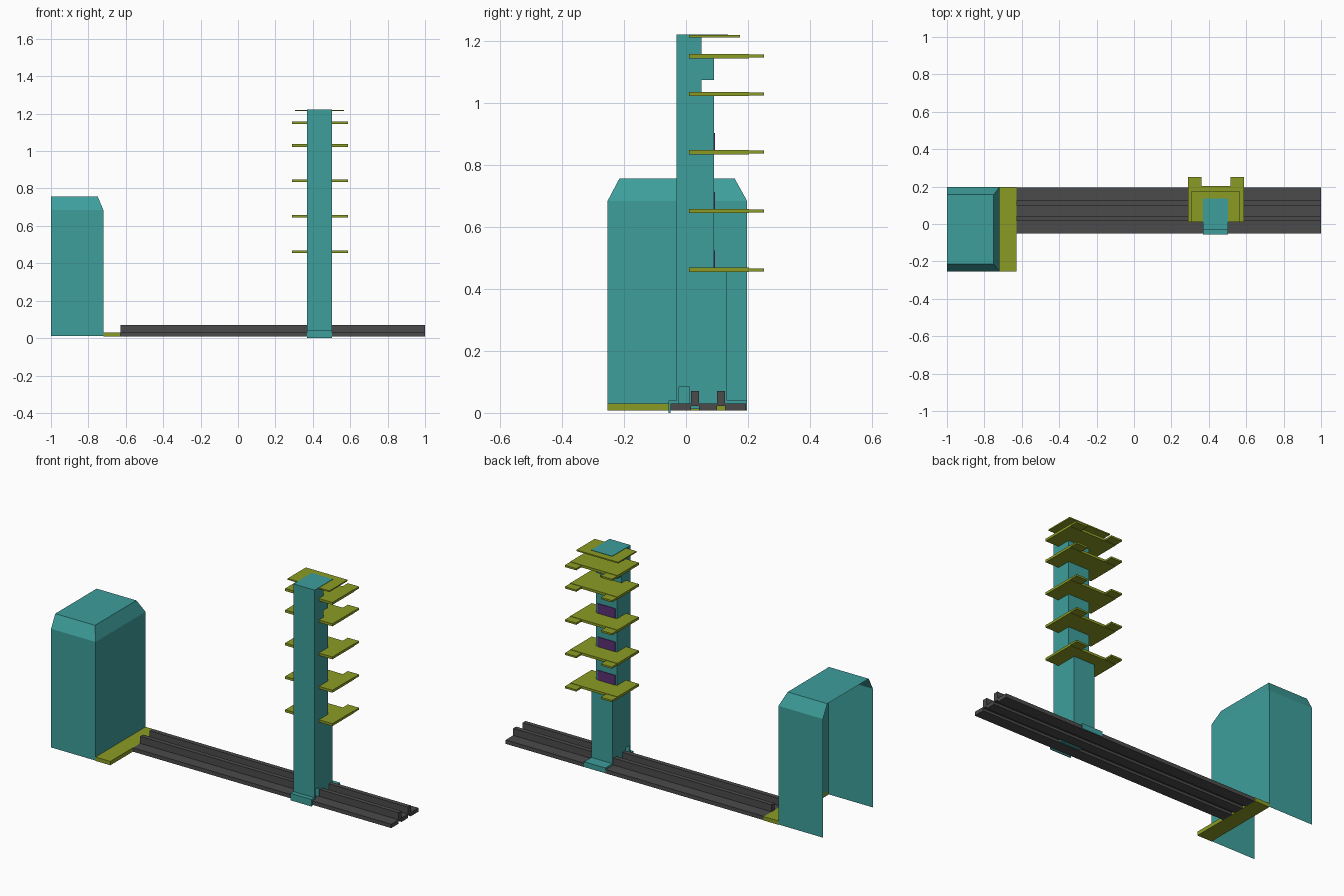
import bpy
import bmesh

default = bpy.data.objects.get("Cube")
if default:
    bpy.data.objects.remove(default, do_unlink=True)


def material(name, rgb):
    m = bpy.data.materials.new(name)
    m.use_nodes = True
    colour = (*rgb, 1)
    m.diffuse_color = colour
    m.node_tree.nodes["Principled BSDF"].inputs["Base Color"].default_value = colour
    return m


TEAL = material("teal", (0.048, 0.345, 0.33))
OLIVE = material("olive", (0.26, 0.33, 0.017))
GREY = material("dark grey", (0.07, 0.07, 0.07))
PURPLE = material("purple", (0.11, 0.03, 0.18))


def finish(name, bm, mat):
    bmesh.ops.recalc_face_normals(bm, faces=bm.faces)
    mesh = bpy.data.meshes.new(name)
    bm.to_mesh(mesh)
    bm.free()
    mesh.materials.append(mat)
    obj = bpy.data.objects.new(name, mesh)
    bpy.context.scene.collection.objects.link(obj)
    return obj


def box(name, x, y, z, mat):
    bm = bmesh.new()
    bmesh.ops.create_cube(bm, size=1)
    for v in bm.verts:
        v.co = [sum(r) / 2 + c * (r[1] - r[0]) for c, r in zip(v.co, (x, y, z))]
    return finish(name, bm, mat)


def extrude_x(name, profile, x0, x1, mat):
    """Sweep a (y, z) outline along x."""
    bm = bmesh.new()
    face = bm.faces.new([bm.verts.new((x0, y, z)) for y, z in profile])
    moved = bmesh.ops.extrude_face_region(bm, geom=[face])["geom"]
    verts = [g for g in moved if isinstance(g, bmesh.types.BMVert)]
    bmesh.ops.translate(bm, verts=verts, vec=(x1 - x0, 0, 0))
    return finish(name, bm, mat)


# Booth: thin shell, open at the bottom and on its outer end
bm = bmesh.new()
rings = []
for x, front, back, z in ((-0.72, -0.253, 0.197, 0.01),
                          (-0.72, -0.253, 0.197, 0.685),
                          (-0.75, -0.215, 0.157, 0.757)):
    rings.append([bm.verts.new((px, py, z)) for px, py in
                  ((-1, front), (x, front), (x, back), (-1, back))])
for low, high in zip(rings, rings[1:]):
    for i in range(3):
        bm.faces.new((low[i], low[i + 1], high[i + 1], high[i]))
bm.faces.new(rings[-1])
finish("booth_shell", bm, TEAL)

# Threshold between booth and track
box("threshold", (-0.72, -0.627), (-0.253, 0.197), (0.008, 0.03), OLIVE)

# Track with two raised rails and a shallow groove under each
rails = ((0.016, 0.042), (0.1, 0.126))
top = [(-0.05, 0.03)]
under = [(-0.05, 0.008)]
for a, b in rails:
    top += [(a, 0.03), (a, 0.07), (b, 0.07), (b, 0.03)]
    under += [(a, 0.008), (a, 0.022), (b, 0.022), (b, 0.008)]
top.append((0.194, 0.03))
under.append((0.194, 0.008))
extrude_x("track", top + under[::-1], -0.627, 1, GREY)

# Tower: stepped at the back, with clamping feet around the track
X0, X1 = 0.37, 0.503
tower = [(-0.056, 0), (-0.056, 0.04), (-0.03, 0.04), (-0.03, 1.22), (0.05, 1.22),
         (0.05, 1.15), (0.09, 1.15), (0.09, 1.075), (0.05, 1.075), (0.05, 1.03),
         (0.09, 1.03), (0.09, 0.46), (0.133, 0.46), (0.133, 0.04), (0.197, 0.04),
         (0.197, 0.01), (0.194, 0.01), (0.194, 0.029), (0.012, 0.029),
         (0.012, 0.085), (-0.022, 0.085), (-0.022, 0.029), (-0.05, 0.029), (-0.05, 0)]
extrude_x("tower", tower, X0, X1, TEAL)
box("tower_cap", (X0, X1), (-0.03, 0.135), (1.216, 1.222), TEAL)
box("tower_guide", (X0, X1), rails[0], (0.012, 0.024), TEAL)

# Shelves with two small tabs at the back
for i, z in enumerate((0.462, 0.652, 0.842, 1.03, 1.152)):
    box(f"shelf_{i + 1}", (0.29, 0.587), (0.01, 0.203), (z - 0.007, z + 0.007), OLIVE)
    for side, tab in (("right", (0.29, 0.36)), ("left", (0.515, 0.587))):
        box(f"shelf_{i + 1}_tab_{side}", tab, (0.2, 0.252), (z - 0.005, z + 0.005), OLIVE)
    if i < 3:
        box(f"panel_{i + 1}", (0.38, 0.493), (0.088, 0.094), (z + 0.007, z + 0.062), PURPLE)
box("top_shelf", (0.305, 0.568), (0.01, 0.175), (1.213, 1.22), OLIVE)
